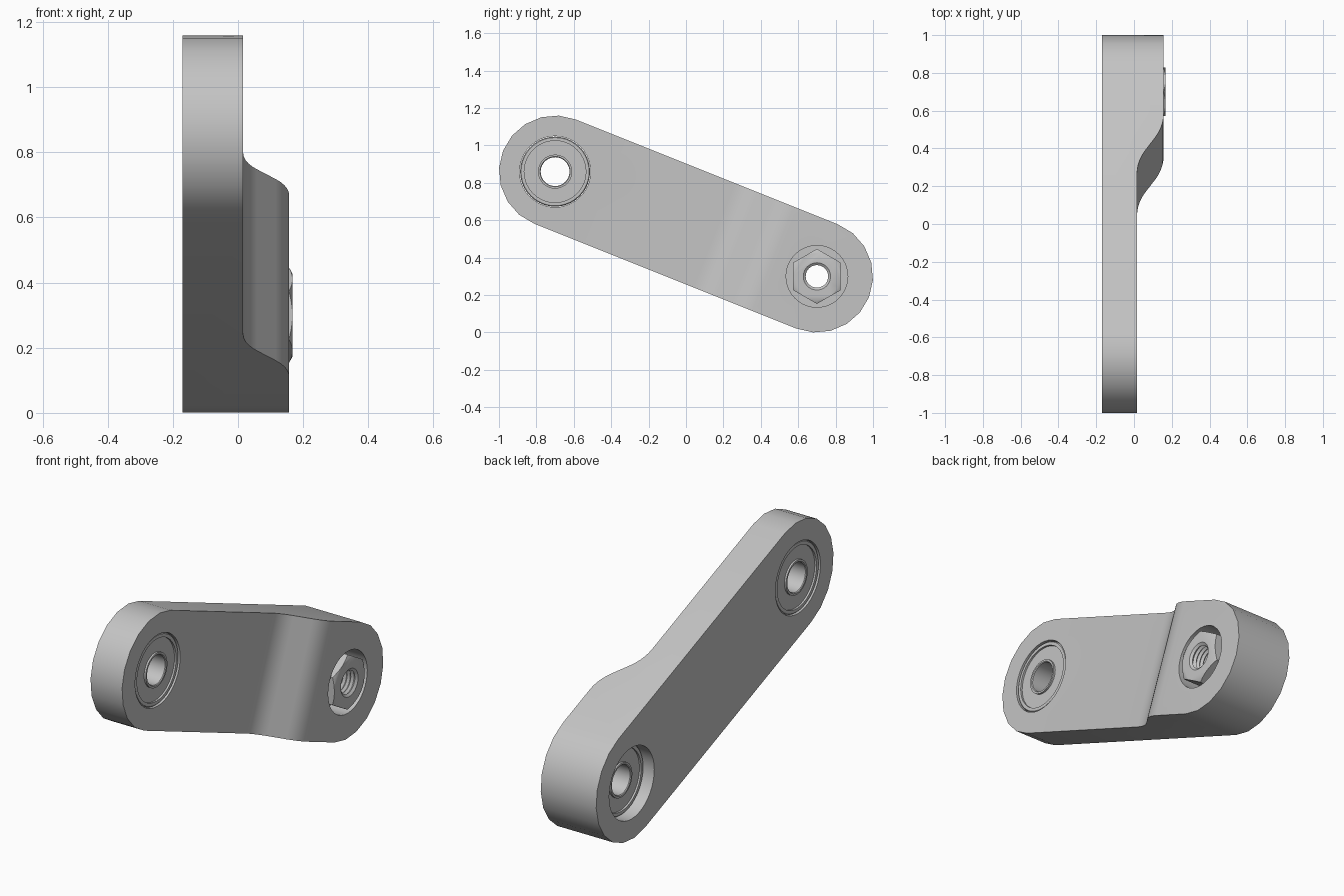
import bpy, bmesh, math
from mathutils import Vector

old = bpy.data.objects.get("Cube")
if old:
    bpy.data.objects.remove(old)

mat = bpy.data.materials.new("light grey")
mat.use_nodes = True
GREY = (0.55, 0.55, 0.55, 1)
mat.diffuse_color = GREY
mat.node_tree.nodes["Principled BSDF"].inputs["Base Color"].default_value = GREY

# Arm axis: upper and lower pivots in the side plane
UPPER, LOWER = Vector((0, -0.70, 0.86)), Vector((0, 0.70, 0.30))
MID = (UPPER + LOWER) / 2
ALONG = (LOWER - UPPER).normalized()
ACROSS = Vector((0, -ALONG.z, ALONG.y))
X = Vector((1, 0, 0))
HALF = (LOWER - UPPER).length / 2
RADIUS = 0.30
BACK, THIN, THICK = -0.17, 0.016, 0.157


def finish(name, bm):
    bmesh.ops.recalc_face_normals(bm, faces=bm.faces)
    mesh = bpy.data.meshes.new(name)
    bm.to_mesh(mesh)
    bm.free()
    mesh.materials.append(mat)
    obj = bpy.data.objects.new(name, mesh)
    bpy.context.collection.objects.link(obj)
    return obj


def prism(name, points, offset):
    bm = bmesh.new()
    face = bm.faces.new([bm.verts.new(p) for p in points])
    new = bmesh.ops.extrude_face_region(bm, geom=[face])["geom"]
    bmesh.ops.translate(bm, vec=offset, verts=[v for v in new if isinstance(v, bmesh.types.BMVert)])
    return finish(name, bm)


def lathe(name, centre, profile, sides=40):
    """Spin a closed loop of (radius, x) around the pivot's x axis."""
    bm = bmesh.new()
    rings = []
    for i in range(sides):
        a = 2 * math.pi * i / sides
        rings.append([bm.verts.new(centre + Vector((x, r * math.cos(a), r * math.sin(a))))
                      for r, x in profile])
    n = len(profile)
    for i in range(sides):
        p, q = rings[i], rings[(i + 1) % sides]
        for j in range(n):
            k = (j + 1) % n
            if profile[j][0] or profile[k][0]:
                bm.faces.new((p[j], p[k], q[k], q[j]))
    bmesh.ops.remove_doubles(bm, verts=bm.verts, dist=1e-5)
    return finish(name, bm)


def solid(name, centre, radius, x0, x1):
    return lathe(name, centre, [(0, x0), (radius, x0), (radius, x1), (0, x1)])


def combine(obj, operation, tools):
    for tool in tools:
        tool.hide_render = True
        mod = obj.modifiers.new(operation, "BOOLEAN")
        mod.operation, mod.object, mod.solver = operation, tool, "EXACT"
    bpy.context.view_layer.update()
    evaluated = obj.evaluated_get(bpy.context.evaluated_depsgraph_get())
    mesh = bpy.data.meshes.new_from_object(evaluated)
    obj.modifiers.clear()
    obj.data = mesh
    for tool in tools:
        bpy.data.objects.remove(tool)


# Arm outline with rounded ends
outline = []
for end in (1, -1):
    for i in range(11):
        a = math.pi * i / 10
        outline.append(MID + ALONG * end * (HALF + RADIUS * math.sin(a))
                       + ACROSS * end * RADIUS * math.cos(a) + X * BACK)
arm = prism("arm", outline, X * (THICK - BACK))

# Thickness profile with a smooth step toward the lower pivot
BEND, ANGLE, START, LENGTH = 0.23, math.radians(35), 0.165, 0.345
steps = []
for i in range(6):
    a = ANGLE * i / 5
    steps.append((BEND * math.sin(a), BEND * (1 - math.cos(a))))
steps += [(LENGTH - s, THICK - THIN - h) for s, h in reversed(steps)]
profile = [(-2, BACK - 0.1), (-2, THIN)]
profile += [(START + s, THIN + h) for s, h in steps[:-1]]
profile += [(START + LENGTH, THICK + 0.0005), (2, THICK + 0.0005), (2, BACK - 0.1)]
side_shape = prism("side_shape", [MID + ALONG * s + X * x - ACROSS for s, x in profile], ACROSS * 2)
combine(arm, "INTERSECT", [side_shape])

# Bearing seats, nut pocket and the hole joining them
SEAT, SEAT_END, POCKET_END = 0.19, 0.006, 0.04
combine(arm, "DIFFERENCE", [
    solid("upper_seat", UPPER, SEAT, -0.3, 0.3),
    solid("lower_seat", LOWER, SEAT, -0.3, SEAT_END),
    solid("nut_pocket", LOWER, 0.165, POCKET_END, 0.3),
    solid("joining_hole", LOWER, 0.08, -0.3, 0.3),
])


# Bearings: outer race, sunken shields, inner race
def bearing(name, centre, x0, x1):
    half = [(0.081, 0), (0.091, 0), (0.091, 0.01), (0.165, 0.01), (0.165, 0),
            (0.182, 0), (0.187, 0.005)]
    loop = [(0.077, x0 + 0.004)] + [(r, x0 + d) for r, d in half]
    loop += [(r, x1 - d) for r, d in reversed(half)] + [(0.077, x1 - 0.004)]
    return lathe(name, centre, loop)


bearings = [bearing("upper_bearing", UPPER, BACK + 0.006, THIN - 0.006),
            bearing("lower_bearing", LOWER, -0.11, SEAT_END)]

# Hex nut with chamfered corners and a ridged thread
NUT_TOP = 0.167
corners = [LOWER + Vector((POCKET_END, 0.147 * math.sin(i * math.pi / 3),
                           0.147 * math.cos(i * math.pi / 3))) for i in range(6)]
nut = prism("nut", corners, X * (NUT_TOP - POCKET_END))
chamfer = lathe("chamfer", LOWER, [(0, 0), (0.16, 0), (0.16, NUT_TOP - 0.018),
                                   (0.128, NUT_TOP), (0.1, NUT_TOP + 0.01), (0, NUT_TOP + 0.01)])
combine(nut, "INTERSECT", [chamfer])
PITCH = 0.022
thread = [(0, 0.02), (0.06, 0.02)]
for i in range(5):
    x = 0.045 + i * PITCH
    thread += [(0.06, x), (0.071, x + PITCH / 2)]
thread += [(0.06, 0.157), (0.073, NUT_TOP), (0.075, NUT_TOP + 0.01), (0, NUT_TOP + 0.01)]
combine(nut, "DIFFERENCE", [lathe("thread", LOWER, thread)])

# Smooth shading with crisp edges
bpy.ops.object.select_all(action="DESELECT")
for obj in [arm, nut] + bearings:
    obj.select_set(True)
bpy.context.view_layer.objects.active = arm
bpy.ops.object.shade_smooth_by_angle(angle=math.radians(30))
